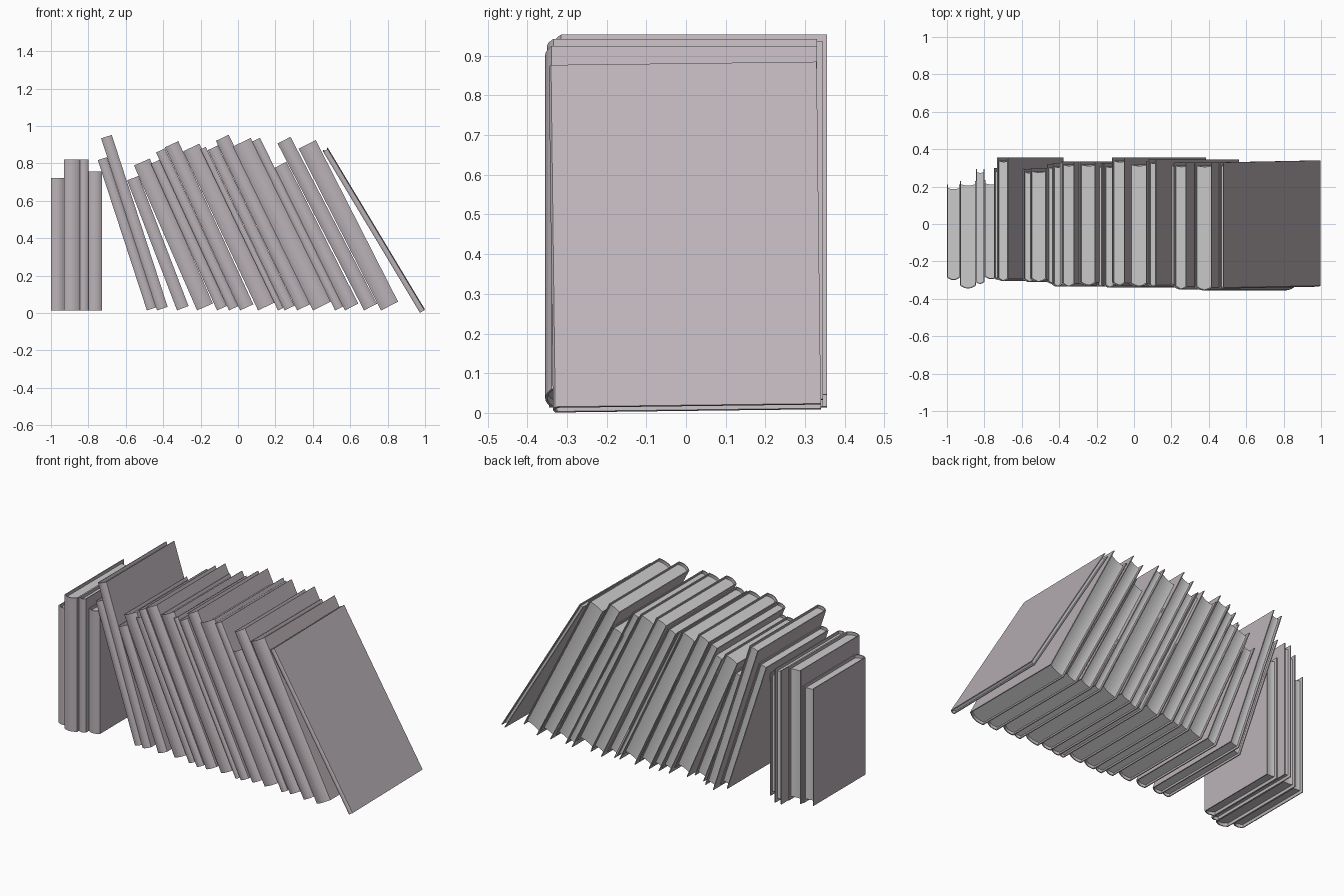
import bpy, bmesh
from math import radians
from mathutils import Matrix

if "Cube" in bpy.data.objects:
    bpy.data.objects.remove(bpy.data.objects["Cube"])


def material(name, color):
    m = bpy.data.materials.new(name)
    m.diffuse_color = color
    m.use_nodes = True
    m.node_tree.nodes["Principled BSDF"].inputs["Base Color"].default_value = m.diffuse_color
    return m


COVER = material("cover_cloth", (0.50, 0.45, 0.48, 1))
T = 0.005       # cover board thickness
INSET = 0.018   # how far the pages sit inside the covers


def prism(name, profile, z0, z1, matrix, mat=None):
    """Extrude an XY outline from z0 to z1."""
    bm = bmesh.new()
    face = bm.faces.new([bm.verts.new((x, y, z0)) for x, y in profile])
    ext = bmesh.ops.extrude_face_region(bm, geom=[face])
    verts = [e for e in ext["geom"] if isinstance(e, bmesh.types.BMVert)]
    bmesh.ops.translate(bm, verts=verts, vec=(0, 0, z1 - z0))
    bmesh.ops.recalc_face_normals(bm, faces=bm.faces)
    me = bpy.data.meshes.new(name)
    bm.to_mesh(me)
    bm.free()
    ob = bpy.data.objects.new(name, me)
    bpy.context.collection.objects.link(ob)
    ob.matrix_world = matrix
    if mat:
        me.materials.append(mat)
    return ob


def arc(xa, xb, y, bulge, n=6):
    """Shallow curve from xa to xb, bulging toward -y."""
    pts = []
    for i in range(n + 1):
        u = i / n
        pts.append((xa + (xb - xa) * u, y - bulge * (1 - (2 * u - 1) ** 2)))
    return pts


def book(i, x, lean, w, h, y0, y1, z=0.014, roll=0.0):
    """x = resting lower left corner, lean = degrees to the left."""
    m = (Matrix.Translation((x, 0, z)) @ Matrix.Rotation(radians(roll), 4, 'X')
         @ Matrix.Rotation(radians(-lean), 4, 'Y'))
    b = min(0.016, w * 0.2)
    ys = y0 + b
    # wrap-around cover with rounded spine
    outer = [(0, y1)] + arc(0, w, ys, b) + [(w, y1)]
    inner = [(w - T, y1)] + arc(w - T, T, ys + T, b) + [(T, y1)]
    prism(f"book_cover_{i:02d}", outer + inner, 0, h, m, COVER)
    # page block, fore edge slightly hollow
    e = 0.0005
    pages = (arc(T - e, w - T + e, ys + T - e, b)
             + arc(w - T + e, T - e, y1 - INSET, b * 0.4))
    prism(f"book_pages_{i:02d}", pages, INSET, h - INSET, m)


# x, lean, thickness, height, spine y, fore-edge y
BOOKS = [
    # upright group
    (-1.000, 0, 0.070, 0.708, -0.300, 0.21),
    (-0.930, 0, 0.085, 0.808, -0.345, 0.23),
    (-0.845, 0, 0.045, 0.808, -0.320, 0.295),
    (-0.800, 0, 0.073, 0.742, -0.295, 0.235),
    # leaning group
    (-0.487, 18.1, 0.052, 0.845, -0.300, 0.30),
    (-0.433, 18.0, 0.060, 0.967, -0.305, 0.355),
    (-0.326, 21.0, 0.066, 0.745, -0.310, 0.295),
    (-0.219, 23.5, 0.092, 0.845, -0.310, 0.30),
    (-0.112, 24.3, 0.057, 0.860, -0.320, 0.32),
    (-0.048, 24.8, 0.053, 0.930, -0.335, 0.325),
    (0.011, 24.7, 0.078, 0.960, -0.335, 0.335),
    (0.107, 25.2, 0.096, 0.940, -0.330, 0.335),
    (0.214, 25.7, 0.031, 0.955, -0.335, 0.325),
    (0.249, 25.6, 0.059, 0.950, -0.340, 0.325),
    (0.316, 25.6, 0.076, 1.005, -0.330, 0.355),
    (0.401, 26.0, 0.105, 0.975, -0.335, 0.335),
    (0.519, 26.2, 0.047, 1.005, -0.335, 0.345),
    (0.572, 26.9, 0.080, 0.850, -0.335, 0.33),
    (0.674, 27.4, 0.078, 1.005, -0.350, 0.33),
    (0.765, 27.0, 0.102, 0.970, -0.355, 0.33),
]
for i, b in enumerate(BOOKS, 1):
    book(i, *b)
# last thin book, leaning alone
book(len(BOOKS) + 1, 0.973, 31.0, 0.028, 1.005, -0.335, 0.34, z=0.005, roll=0.7)
